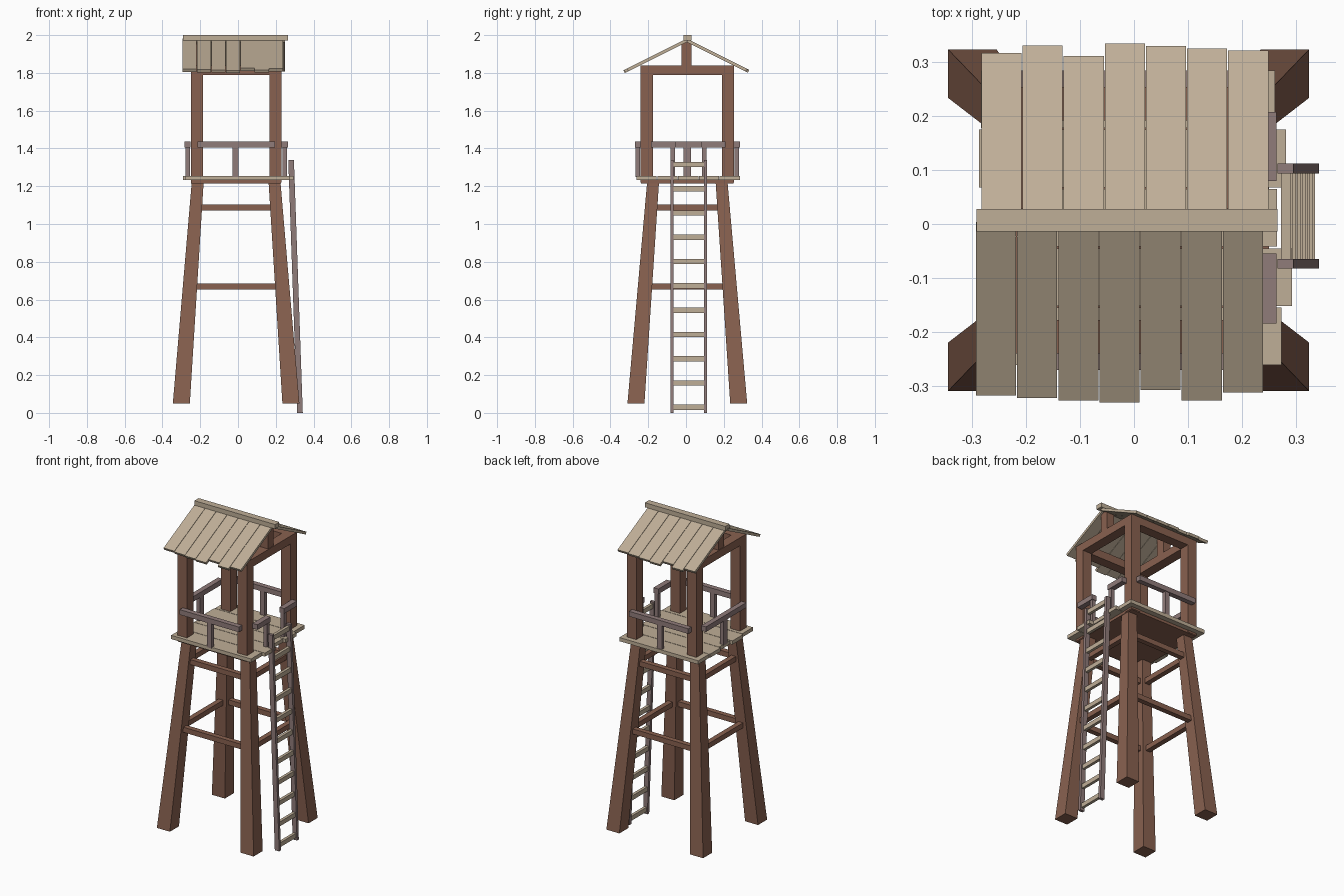
import bpy
import bmesh
from math import atan2
from mathutils import Vector

cube = bpy.data.objects.get("Cube")
if cube:
    bpy.data.objects.remove(cube, do_unlink=True)


def material(name, rgb):
    m = bpy.data.materials.new(name)
    m.use_nodes = True
    m.diffuse_color = (*rgb, 1)
    m.node_tree.nodes["Principled BSDF"].inputs["Base Color"].default_value = (*rgb, 1)
    return m


TIMBER = material("brown timber", (0.25, 0.12, 0.08))
PLANK = material("pale plank", (0.52, 0.425, 0.31))
RAIL = material("weathered rail wood", (0.28, 0.2, 0.195))

CX, CY = -0.01, 0.007   # middle of the tower


def loft(name, low, high, mat):
    """Six-sided solid between two four-point loops."""
    bm = bmesh.new()
    a = [bm.verts.new(p) for p in low]
    b = [bm.verts.new(p) for p in high]
    bm.faces.new(a)
    bm.faces.new(b)
    for i in range(4):
        j = (i + 1) % 4
        bm.faces.new((a[i], a[j], b[j], b[i]))
    bmesh.ops.recalc_face_normals(bm, faces=bm.faces)
    me = bpy.data.meshes.new(name)
    bm.to_mesh(me)
    bm.free()
    me.materials.append(mat)
    ob = bpy.data.objects.new(name, me)
    bpy.context.collection.objects.link(ob)
    return ob


def rect(x0, x1, y0, y1, z):
    return [(x0, y0, z), (x1, y0, z), (x1, y1, z), (x0, y1, z)]


def box(name, xs, ys, zs, mat):
    return loft(name, rect(*xs, *ys, zs[0]), rect(*xs, *ys, zs[1]), mat)


def mid(c, half):
    return (c - half, c + half)


# Splayed legs and upright posts at the four corners
LOW, HIGH = 0.05, 1.22
for sx, xn in ((-1, "right"), (1, "left")):
    for sy, yn in ((-1, "front"), (1, "back")):
        def corner(ox, oy, w, z):
            return rect(CX + sx * (ox - w), CX + sx * ox,
                        CY + sy * (oy - w), CY + sy * oy, z)
        loft(f"{yn}_{xn}_leg", corner(0.335, 0.317, 0.09, LOW),
             corner(0.235, 0.213, 0.063, HIGH), TIMBER)
        loft(f"{yn}_{xn}_post", corner(0.24, 0.247, 0.064, HIGH),
             corner(0.24, 0.247, 0.064, 1.8), TIMBER)

# Cross braces between the legs at two heights
for level, z in (("lower", 0.67), ("upper", 1.088)):
    t = (z - LOW) / (HIGH - LOW)
    lx = 0.29 + t * (0.204 - 0.29)
    ly = 0.272 + t * (0.182 - 0.272)
    for s in (-1, 1):
        box(f"{level}_brace_x", mid(CX, lx), mid(CY + s * ly, 0.016), mid(z, 0.016), TIMBER)
        box(f"{level}_brace_y", mid(CX + s * lx, 0.016), mid(CY, ly), mid(z, 0.016), TIMBER)

# Deck base and floor planks of uneven length
box("deck_base", mid(CX, 0.238), mid(CY, 0.245), (1.215, 1.235), TIMBER)
for i, (x0, x1) in enumerate([(-0.28, 0.274), (-0.29, 0.293), (-0.275, 0.265),
                              (-0.288, 0.282), (-0.284, 0.262)]):
    y = -0.262 + i * 0.11
    box("floor_plank", (x0, x1), (y, y + 0.107), (1.232, 1.255), PLANK)

# Handrails outside the posts, with balusters
RZ, BZ = (1.405, 1.437), (1.25, 1.41)
for s in (-1, 1):
    y = CY + s * 0.262
    box("long_handrail", mid(CX, 0.205), mid(y, 0.016), RZ, RAIL)
    box("baluster", mid(CX - 0.003, 0.016), mid(y, 0.012), BZ, RAIL)
XL, XR = CX + 0.257, CX - 0.257
box("right_handrail", mid(XR, 0.016), mid(CY, 0.2), RZ, RAIL)
box("right_baluster", mid(XR, 0.012), mid(CY, 0.02), BZ, RAIL)
for ys, yb in (((-0.185, -0.055), -0.07), ((0.08, 0.208), 0.096)):
    box("gate_handrail", mid(XL, 0.017), ys, RZ, RAIL)
    box("gate_baluster", mid(XL, 0.012), mid(yb, 0.012), BZ, RAIL)

# Leaning ladder
L0, L1 = Vector((0.328, 0, 0)), Vector((0.281, 0, 1.34))
for y in (-0.074, 0.103):
    loft("ladder_side", rect(*mid(L0.x, 0.015), *mid(y, 0.009), L0.z),
         rect(*mid(L1.x, 0.015), *mid(y, 0.009), L1.z), RAIL)
for i in range(11):
    z = 0.03 + i * 0.1285
    x = L0.lerp(L1, z / L1.z).x
    box("ladder_rung", mid(x, 0.009), (-0.07, 0.1), mid(z, 0.014), PLANK)

# Top frame and gable posts
for s in (-1, 1):
    box("eave_beam", mid(CX, 0.24), mid(CY + s * 0.216, 0.031), (1.79, 1.84), TIMBER)
    box("gable_beam", mid(CX + s * 0.209, 0.031), mid(CY, 0.247), (1.79, 1.84), TIMBER)
    box("king_post", mid(CX + s * 0.209, 0.027), mid(0.003, 0.027), (1.835, 1.965), TIMBER)

# Roof planks of uneven length on both slopes
RIDGE_Y, RIDGE_Z, SLOPE, THICK = 0.004, 1.981, 0.5, 0.016


def roof_plank(name, x0, x1, y_end):
    drop = SLOPE * abs(y_end - RIDGE_Y)
    inset = THICK * 0.45 * (1 if y_end > 0 else -1)
    z = RIDGE_Z - drop
    prof = [(RIDGE_Y, RIDGE_Z), (y_end, z), (y_end - inset, z - THICK * 0.9),
            (RIDGE_Y, RIDGE_Z - THICK * 1.1)]
    loft(name, [(x0, *p) for p in prof], [(x1, *p) for p in prof], PLANK)


front_ends = (-0.318, -0.323, -0.327, -0.331, -0.308, -0.327, -0.313)
back_ends = (0.317, 0.331, 0.312, 0.335, 0.33, 0.326, 0.322)
for name, start, ends in (("front_roof_plank", -0.293, front_ends),
                          ("back_roof_plank", -0.283, back_ends)):
    for i, y_end in enumerate(ends):
        x = start + i * 0.0763
        roof_plank(name, x, x + 0.0743, y_end)
box("ridge_board", (-0.292, 0.266), (-0.014, 0.028), (1.972, 2.0), PLANK)
